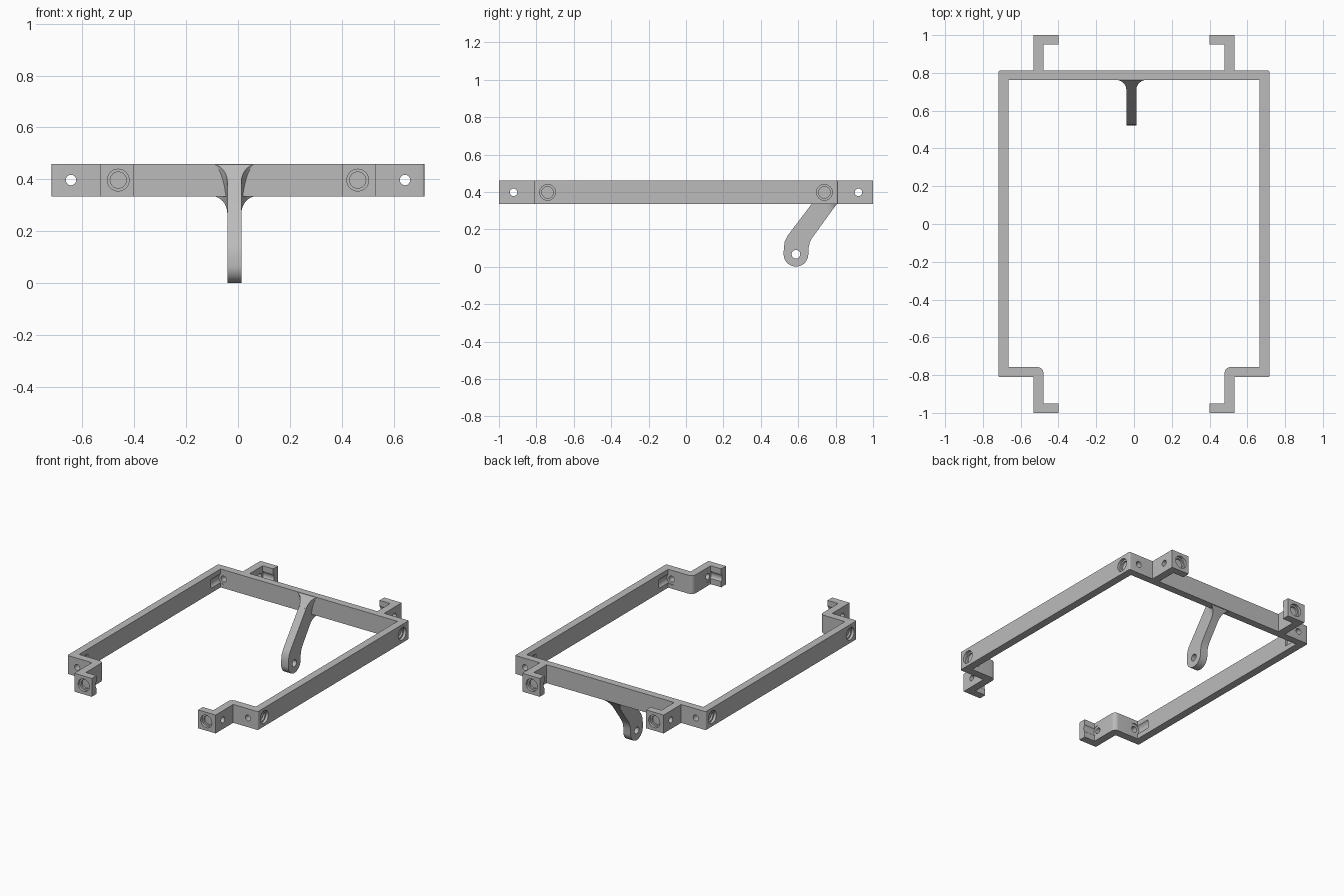
import bpy, bmesh, math
from mathutils import Vector, Matrix

if "Cube" in bpy.data.objects:
    bpy.data.objects.remove(bpy.data.objects["Cube"])

grey = bpy.data.materials.new("plain_grey")
grey.use_nodes = True
grey.diffuse_color = (0.5, 0.5, 0.5, 1)
grey.node_tree.nodes["Principled BSDF"].inputs["Base Color"].default_value = (0.5, 0.5, 0.5, 1)

Z0, Z1 = 0.335, 0.46
ZM = (Z0 + Z1) / 2


def finish(name, bm):
    bmesh.ops.recalc_face_normals(bm, faces=bm.faces)
    mesh = bpy.data.meshes.new(name)
    bm.to_mesh(mesh)
    bm.free()
    ob = bpy.data.objects.new(name, mesh)
    bpy.context.collection.objects.link(ob)
    mesh.materials.append(grey)
    return ob


def prism(name, points, sweep):
    """Extrude a flat outline along a vector."""
    bm = bmesh.new()
    face = bm.faces.new([bm.verts.new(p) for p in points])
    new = bmesh.ops.extrude_face_region(bm, geom=[face])["geom"]
    bmesh.ops.translate(bm, vec=sweep, verts=[v for v in new if isinstance(v, bmesh.types.BMVert)])
    return finish(name, bm)


def activate(ob):
    bpy.ops.object.select_all(action='DESELECT')
    ob.select_set(True)
    bpy.context.view_layer.objects.active = ob


def combine(ob, tool, operation):
    """Apply a boolean, then discard the tool object."""
    mod = ob.modifiers.new("boolean", 'BOOLEAN')
    mod.object, mod.operation, mod.solver = tool, operation, 'EXACT'
    activate(ob)
    bpy.ops.object.modifier_apply(modifier=mod.name)
    bpy.data.objects.remove(tool)


def drill(ob, a, b, radius):
    """Cut a round hole from point a to point b."""
    a, b = Vector(a), Vector(b)
    bm = bmesh.new()
    turn = (b - a).to_track_quat('Z', 'Y').to_matrix().to_4x4()
    bmesh.ops.create_cone(bm, cap_ends=True, segments=32, radius1=radius, radius2=radius,
                          depth=(b - a).length, matrix=Matrix.Translation((a + b) / 2) @ turn)
    tool = finish("hole_cutter", bm)
    tool.hide_render = True
    combine(ob, tool, 'DIFFERENCE')


def arc(cx, cy, r, start, end, steps=8):
    return [(cx + r * math.cos(math.radians(start + (end - start) * i / steps)),
             cy + r * math.sin(math.radians(start + (end - start) * i / steps)))
            for i in range(steps + 1)]


# Frame band: one outline with side bars, rear bar, tabs and hooks
half = [(0.665, 0.763), (0.665, -0.758)]
half += arc(0.51, -0.788, 0.03, 90, 180)
half += [(0.48, -0.95), (0.4, -0.95), (0.4, -1), (0.532, -1), (0.532, -0.811)]
half += arc(0.709, -0.803, 0.008, -90, 0, 4)
half += arc(0.709, 0.804, 0.008, 0, 90, 4)
half += [(0.532, 0.812), (0.532, 1), (0.4, 1), (0.4, 0.95), (0.48, 0.95), (0.48, 0.812)]
outline = half + [(-x, y) for x, y in reversed(half)]
frame = prism("mounting_frame", [(x, y, Z0) for x, y in outline], (0, 0, Z1 - Z0))

# Screw holes, head grooves and blind stepped recesses at all four corners
for sx in (-1, 1):
    for sy in (-1, 1):
        def bore(x0, y0, x1, y1, r):
            drill(frame, (sx * x0, sy * y0, ZM), (sx * x1, sy * y1, ZM), r)
        bore(0.643, 0.7, 0.643, 0.85, 0.02)
        bore(0.643, 0.66, 0.643, 0.764, 0.037)
        bore(0.44, 0.922, 0.56, 0.922, 0.02)
        bore(0.38, 0.922, 0.482, 0.922, 0.037)
        for depth, r in ((0.018, 0.042), (0.03, 0.031)):
            bore(0.74, 0.74, 0.717 - depth, 0.74, r)
            bore(0.461, 1.02, 0.461, 1 - depth, r)

# Slanted arm with a rounded eye at its lower end
AX, HALF_W = -0.014, 0.027
side = [(0.79, 0.455), (0.763, 0.455), (0.543, 0.166), (0.528, 0.135), (0.523, 0.1)]
side += arc(0.588, 0.067, 0.066, 180, 360, 20)
side += [(0.656, 0.105), (0.662, 0.13), (0.673, 0.152), (0.807, 0.337)]
arm = prism("hanging_arm", [(AX - HALF_W, y, z) for y, z in side], (2 * HALF_W, 0, 0))
drill(arm, (AX - 0.1, 0.588, 0.067), (AX + 0.1, 0.588, 0.067), 0.023)

# Flared root where the arm spreads into the rear bar
bm = bmesh.new()
slope = Vector((0, -0.595, -0.804))
rings = []
STEPS = 10
for i in range(STEPS + 1):
    t = math.radians(90 * i / STEPS)
    along = slope * 0.085 * (1 - math.cos(t))
    w = HALF_W + 0.06 * (1 - math.sin(t))
    rings.append([bm.verts.new(Vector((AX + s * w, y, z)) + along)
                  for s, y, z in ((-1, 0.764, 0.459), (1, 0.764, 0.459),
                                  (1, 0.807, 0.336), (-1, 0.807, 0.336))])
for a, b in zip(rings, rings[1:]):
    for k in range(4):
        bm.faces.new((a[k], a[(k + 1) % 4], b[(k + 1) % 4], b[k]))
bm.faces.new(rings[0])
bm.faces.new(rings[-1])
flare = finish("arm_root_flare", bm)

for ob in (frame, arm, flare):
    activate(ob)
    bpy.ops.object.shade_smooth_by_angle(angle=math.radians(30))
